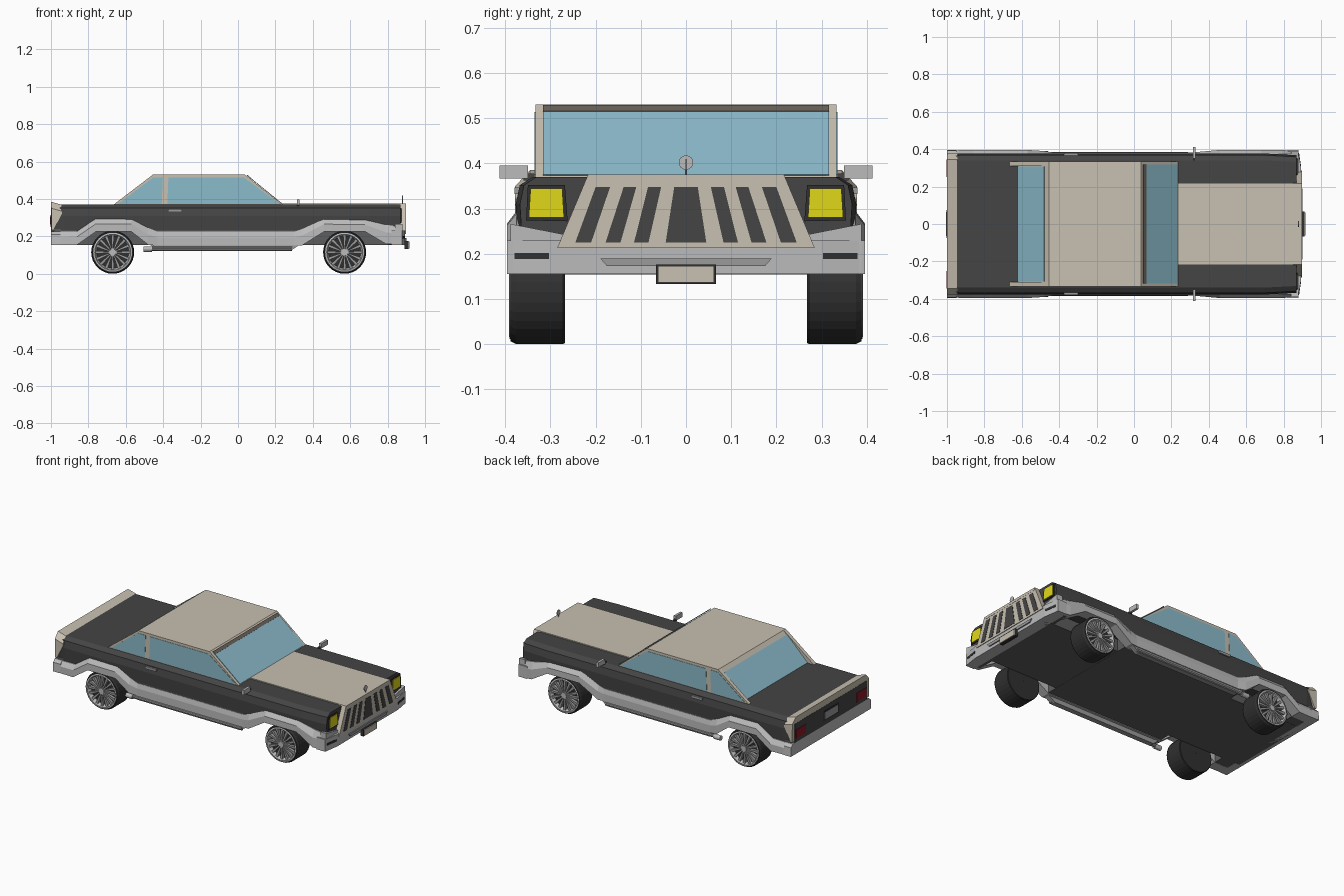
import bpy, bmesh, math
from mathutils import Vector as V

if "Cube" in bpy.data.objects:
    bpy.data.objects.remove(bpy.data.objects["Cube"])

COL = {'dark': (.058, .058, .058), 'black': (.03, .03, .03), 'beige': (.58, .53, .44),
       'silver': (.5, .5, .5), 'floor': (.11, .11, .11), 'glass': (.26, .5, .6), 'brown': (.14, .12, .1),
       'yellow': (.75, .69, .01), 'red': (.25, .01, .02), 'steel': (.33, .33, .33)}
MATS = {}
for k, c in COL.items():
    MATS[k] = bpy.data.materials.new(k)
    MATS[k].diffuse_color = (*c, 1)


def finish(name, bm, col):
    bmesh.ops.recalc_face_normals(bm, faces=bm.faces[:])
    me = bpy.data.meshes.new(name)
    bm.to_mesh(me)
    bm.free()
    me.materials.append(MATS[col])
    ob = bpy.data.objects.new(name, me)
    bpy.context.collection.objects.link(ob)
    return ob


def loft_into(bm, rings, closed=False):
    vs = [[bm.verts.new(p) for p in r] for r in rings]
    n = len(rings[0])
    for a, b in zip(vs, vs[1:] + (vs[:1] if closed else [])):
        for i in range(n):
            j = (i + 1) % n
            bm.faces.new((a[i], a[j], b[j], b[i]))
    if not closed:
        bm.faces.new(vs[0])
        bm.faces.new(vs[-1])


def loft(name, rings, col, closed=False):
    bm = bmesh.new()
    loft_into(bm, rings, closed)
    return finish(name, bm, col)


def prism(name, pts, vec, col):
    return loft(name, [pts, [V(p) + V(vec) for p in pts]], col)


def side(name, prof, y0, y1, col):      # x-z outline pushed along y
    return prism(name, [(x, y0, z) for x, z in prof], (0, y1 - y0, 0), col)


def face(name, prof, x0, x1, col):      # y-z outline pushed along x
    return prism(name, [(x0, y, z) for y, z in prof], (x1 - x0, 0, 0), col)


def box(name, x0, x1, y0, y1, z0, z1, col):
    return side(name, [(x0, z0), (x1, z0), (x1, z1), (x0, z1)], y0, y1, col)


def tube(name, p, axis, r, length, n, col):
    q = V(axis).to_track_quat('Z', 'Y')
    pts = [V(p) + q @ V((r * math.cos(t * math.tau / n), r * math.sin(t * math.tau / n), 0)) for t in range(n)]
    return prism(name, pts, V(axis) * length, col)


def lathe(name, prof, cx, cz, s, n, col):   # (radius, y) outline spun about the axle
    return loft(name, [[(cx + r * math.cos(a), s * y, cz + r * math.sin(a)) for r, y in prof]
                       for a in [i * math.tau / n for i in range(n)]], col, closed=True)


# dark upper body, narrowing slightly at the nose
half = [(.372, .23), (.377, .31), (.368, .352), (.34, .37)]
def section(x, k):
    return [(x, y * k, z) for y, z in half] + [(x, -y * k, z) for y, z in reversed(half)]
loft('upper_body', [section(-.985, .98), section(-.93, 1), section(.7, 1), section(.868, .975)], 'dark')

# flat underside, narrow between the wheels
box('floor_spine', -.98, .87, -.265, .265, .155, .24, 'floor')
box('mid_floor', -.47, .34, -.372, .372, .154, .24, 'floor')
box('rear_floor', -.985, -.86, -.37, .37, .156, .24, 'floor')
box('front_floor', .8, .87, -.37, .37, .156, .24, 'floor')

# bumpers
face('rear_bumper', [(-.396, .155), (.396, .155), (.393, .21), (.375, .227), (-.375, .227), (-.393, .21)], -1, -.95, 'silver')
prism('front_bumper', [(.82, .396, .155), (.878, .396, .155), (.893, .3, .155), (.893, -.3, .155),
                       (.878, -.396, .155), (.82, -.396, .155)], (0, 0, .075), 'silver')
face('bumper_lip', [(-.19, .19), (-.175, .173), (.175, .173), (.19, .19)], .88, .9, 'steel')

# beige hood, grille and slots
box('hood_panel', .235, .898, -.217, .217, .36, .376, 'beige')
face('grille', [(-.285, .213), (.285, .213), (.217, .375), (-.217, .375)], .85, .897, 'beige')
slots = [(-.026, .026, -.045, .045)]
for t0, t1, b0, b1 in [(.055, .084, .083, .115), (.11, .138, .145, .178), (.168, .2, .21, .245)]:
    slots += [(t0, t1, b0, b1), (-t1, -t0, -b1, -b0)]
for t0, t1, b0, b1 in slots:
    face('grille_slot', [(b0, .225), (b1, .225), (t1, .348), (t0, .348)], .89, .899, 'dark')

# hood ornament and number plates
tube('ornament_stem', (.88, 0, .37), (0, 0, 1), .003, .04, 6, 'steel')
tube('ornament_disc', (.877, 0, .402), (1, 0, 0), .016, .005, 16, 'silver')
box('front_plate_frame', .89, .911, -.066, .066, .133, .176, 'black')
box('front_plate', .905, .916, -.062, .062, .136, .173, 'beige')

# tail: beige lip with chamfered ends, dark panel, lights
tail = [(-1, .385), (-.943, .369), (-.94, .325), (-.985, .235), (-.996, .235)]
low = [(-.998, .35), (-.943, .335), (-.94, .325), (-.985, .235), (-.996, .235)]
loft('tail_lip', [[(x, y, z) for x, z in p] for y, p in ((-.378, low), (-.345, tail), (.345, tail), (.378, low))], 'beige')
box('rear_panel', -1, -.98, -.355, .355, .225, .345, 'dark')
box('rear_plate_frame', -1.002, -.99, -.075, .075, .255, .315, 'black')
box('rear_plate', -1.004, -.99, -.065, .065, .263, .307, 'steel')

# cabin: core, side frames and glass
side('cabin', [(-.63, .36), (-.455, .53), (.037, .53), (.24, .365)], -.312, .312, 'beige')
prism('windshield', [(.234, -.317, .373), (.234, .317, .373), (.047, .317, .525), (.047, -.317, .525)],
      (.002, 0, .003), 'glass')
prism('windshield_top_strip', [(.063, -.317, .512), (.063, .317, .512), (.047, .317, .525), (.047, -.317, .525)],
      (.003, 0, .004), 'brown')
prism('rear_window', [(-.62, -.308, .37), (-.62, .308, .37), (-.478, .308, .508), (-.478, -.308, .508)],
      (-.003, 0, .003), 'glass')

# side trim stations: x, top, bottom, outer y
trim = [(-1, .225, .155, .393), (-.86, .227, .155, .396), (-.76, .295, .225, .396), (-.57, .292, .225, .396),
        (-.48, .245, .155, .39), (-.43, .225, .15, .382), (.3, .225, .15, .382), (.34, .238, .15, .385),
        (.46, .292, .225, .396), (.68, .288, .225, .396), (.79, .262, .16, .396), (.88, .25, .155, .388)]
for s in (1, -1):
    loft('side_trim', [[(x, s * .33, b), (x, s * y, b), (x, s * y, b + .6 * (t - b)), (x, s * .375, t), (x, s * .33, t)]
                       for x, t, b, y in trim], 'silver')
    side('sill', [(-.47, .155), (-.43, .122), (.28, .122), (.33, .155)], s * .345, s * .377, 'steel')
    side('cabin_side', [(-.675, .362), (-.455, .53), (.037, .53), (.245, .362)], s * .31, s * .333, 'beige')
    side('quarter_window', [(-.64, .374), (-.455, .514), (-.402, .514), (-.408, .374)], s * .325, s * .335, 'glass')
    side('door_window', [(-.378, .374), (-.372, .514), (.033, .514), (.222, .374)], s * .325, s * .335, 'glass')
    box('door_handle', -.375, -.3, s * .365, s * .38, .332, .347, 'steel')
    # side mirror
    box('mirror_arm', .315, .325, s * .335, s * .36, .362, .378, 'dark')
    box('side_mirror', .315, .33, s * .35, s * .413, .367, .396, 'silver')
    # headlight, bumper slot, corner wing
    face('headlight_frame', [(s * .262, .272), (s * .354, .274), (s * .35, .352), (s * .268, .352)], .86, .874, 'black')
    face('headlight', [(s * .27, .28), (s * .348, .28), (s * .344, .345), (s * .274, .345)], .86, .878, 'yellow')
    face('bumper_corner', [(s * .27, .2), (s * .388, .2), (s * .388, .266), (s * .27, .243)], .84, .88, 'silver')
    prism('bumper_slot', [(.892, s * .303, .188), (.8805, s * .38, .188), (.8805, s * .38, .202), (.892, s * .303, .202)],
          (.002, 0, 0), 'black')
    box('tail_light', -1.003, -.99, s * .25, s * .345, .25, .305, 'red')
    # side exhaust
    tube('side_pipe', (-.49, s * .372, .134), (1, 0, 0), .012, .78, 10, 'steel')
    tube('pipe_tip', (-.505, s * .375, .132), (1, 0, 0), .015, .045, 12, 'silver')

    # wheels
    for cx in (-.67, .57):
        cz = .115
        lathe('tyre', [(.002, .268), (.112, .268), (.115, .272), (.115, .376), (.109, .388), (.096, .388),
                       (.09, .366), (.002, .366)], cx, cz, s, 32, 'black')
        lathe('rim', [(.086, .368), (.104, .368), (.104, .39), (.096, .392)], cx, cz, s, 32, 'silver')
        tube('hub', (cx, s * .362, cz), (0, s, 0), .018, .028, 16, 'silver')
        bm = bmesh.new()
        for i in range(16):
            a = i * math.tau / 16
            d, t = V((math.cos(a), 0, math.sin(a))), V((-math.sin(a), 0, math.cos(a)))
            c = V((cx, 0, cz))
            loft_into(bm, [[c + d * r + t * w + V((0, s * y, 0)) for w, y in
                            ((-h, .365), (h, .365), (h, .384), (-h, .384))] for r, h in ((.012, .003), (.094, .008))])
        finish('spokes', bm, 'steel')

for m in bpy.data.materials:
    if m.users and not m.is_grease_pencil:
        m.use_nodes = True
        m.node_tree.nodes["Principled BSDF"].inputs["Base Color"].default_value = m.diffuse_color
